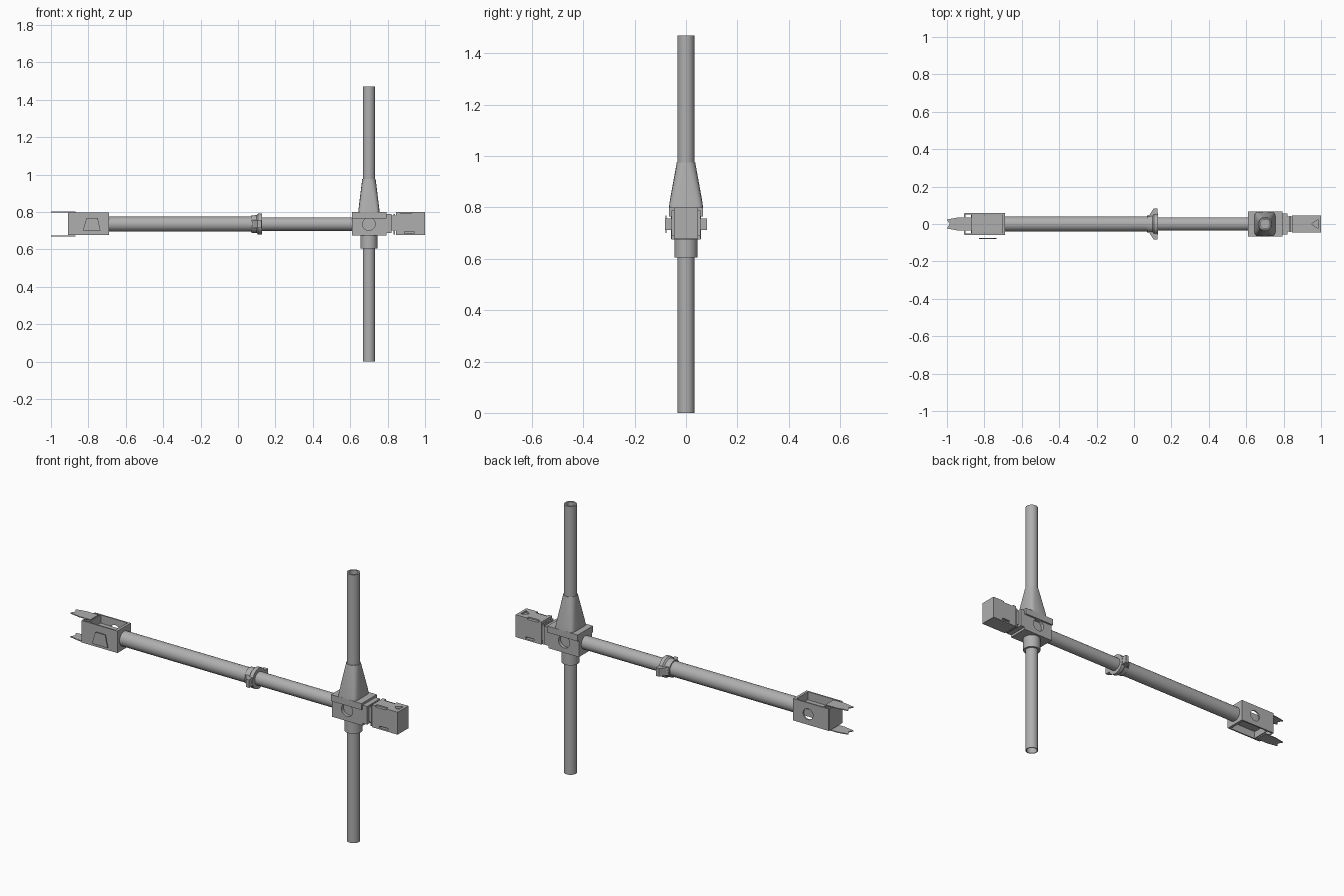
import bpy, bmesh, math
from mathutils import Matrix, Vector

cube = bpy.data.objects.get("Cube")
if cube:
    bpy.data.objects.remove(cube)

grey = bpy.data.materials.new("plain grey")
grey.use_nodes = True
colour = (0.43, 0.43, 0.43, 1)
grey.diffuse_color = colour
grey.node_tree.nodes["Principled BSDF"].inputs["Base Color"].default_value = colour

AXIS_Z = 0.735   # height of the crossbar
POST_X = 0.70    # position of the upright


def finish(name, bm, smooth=False):
    bmesh.ops.recalc_face_normals(bm, faces=bm.faces)
    mesh = bpy.data.meshes.new(name)
    bm.to_mesh(mesh)
    bm.free()
    mesh.materials.append(grey)
    ob = bpy.data.objects.new(name, mesh)
    bpy.context.collection.objects.link(ob)
    bpy.ops.object.select_all(action='DESELECT')
    ob.select_set(True)
    bpy.context.view_layer.objects.active = ob
    if smooth:
        bpy.ops.object.shade_smooth_by_angle(angle=math.radians(35))
    return ob


def box(name, x, y, z):
    """Block from (low, high) pairs on each axis."""
    bm = bmesh.new()
    bmesh.ops.create_cube(bm, size=1)
    for v in bm.verts:
        v.co = Vector([sum(r) / 2 + c * (r[1] - r[0])
                       for r, c in zip((x, y, z), v.co)])
    return finish(name, bm)


def lathe(name, profile, matrix, sides=32):
    """Closed (radius, distance) profile turned about the local z axis."""
    bm = bmesh.new()
    rings = [[bm.verts.new((r * math.cos(math.tau * i / sides),
                            r * math.sin(math.tau * i / sides), d))
              for i in range(sides)] for r, d in profile]
    for a, b in zip(rings, rings[1:] + rings[:1]):
        for i in range(sides):
            j = (i + 1) % sides
            bm.faces.new((a[i], a[j], b[j], b[i]))
    bm.transform(matrix)
    return finish(name, bm, True)


def prism(name, outline, low, high, place):
    """Flat outline thickened from low to high; place maps (u, v, w) to xyz."""
    bm = bmesh.new()
    a, b = [[bm.verts.new(place(u, v, w)) for u, v in outline] for w in (low, high)]
    bm.faces.new(a)
    bm.faces.new(b)
    for i in range(len(a)):
        j = (i + 1) % len(a)
        bm.faces.new((a[i], a[j], b[j], b[i]))
    return finish(name, bm)


def cut(target, cutter):
    mod = target.modifiers.new("cut", 'BOOLEAN')
    mod.operation = 'DIFFERENCE'
    mod.solver = 'EXACT'
    mod.object = cutter
    bpy.context.view_layer.objects.active = target
    bpy.ops.object.modifier_apply(modifier=mod.name)
    bpy.data.objects.remove(cutter)


def round_cut(target, x, y, radius, depth):
    bm = bmesh.new()
    bmesh.ops.create_cone(bm, cap_ends=True, segments=24, radius1=radius,
                          radius2=radius, depth=depth)
    bm.transform(Matrix.Translation((x, y, AXIS_Z)) @ Matrix.Rotation(math.pi / 2, 4, 'X'))
    cut(target, finish("round_cutter", bm))


upright = Matrix.Translation((POST_X, 0, 0))
along_x = Matrix.Translation((0, 0, AXIS_Z)) @ Matrix.Rotation(math.pi / 2, 4, 'Y')


def pipe(name, outer, inner, low, high, matrix):
    lathe(name, [(outer, low), (outer, high), (inner, high), (inner, low)], matrix)


# Upright pipes and crossbar
pipe("upper_pipe", 0.033, 0.024, 0.8, 1.47, upright)
pipe("lower_pipe", 0.033, 0.028, 0, 0.68, upright)
pipe("lower_socket", 0.045, 0.033, 0.605, 0.68, upright)
pipe("crossbar_thick", 0.04, 0.03, -0.7, 0.1, along_x)
pipe("crossbar_thin", 0.036, 0.028, 0.08, 0.62, along_x)

# Flared collar with side ears
lathe("collar", [(0.04, 0.07), (0.046, 0.07), (0.048, 0.1), (0.056, 0.107),
                 (0.056, 0.127), (0.036, 0.127)], along_x)
ear = [(0.07, 0.04), (0.085, 0.052), (0.105, 0.082), (0.125, 0.082), (0.125, 0.04)]
for side, label in ((1, "back"), (-1, "front")):
    prism("collar_ear_" + label, ear, -0.022, 0.022,
          lambda u, v, w, s=side: (u, s * v, AXIS_Z + w))

# Hub with round recesses and an overhanging cap
hub = box("hub", (0.61, 0.795), (-0.056, 0.056), (0.675, 0.775))
for side in (-1, 1):
    round_cut(hub, POST_X, side * 0.056, 0.034, 0.036)
box("hub_cap", (0.61, 0.795), (-0.066, 0.066), (0.765, 0.8))

# Square-to-round cone above the hub
bm = bmesh.new()
levels = []
for half_x, half_y, z, power in ((0.057, 0.066, 0.8, 0.35), (0.055, 0.064, 0.82, 0.35),
                                 (0.036, 0.036, 0.975, 1)):
    ring = []
    for i in range(24):
        c, s = math.cos(math.tau * i / 24), math.sin(math.tau * i / 24)
        ring.append(bm.verts.new((POST_X + math.copysign(abs(c) ** power, c) * half_x,
                                  math.copysign(abs(s) ** power, s) * half_y, z)))
    levels.append(ring)
for a, b in zip(levels, levels[1:]):
    for i in range(24):
        j = (i + 1) % 24
        bm.faces.new((a[i], a[j], b[j], b[i]))
bm.faces.new(levels[0])
bm.faces.new(levels[-1])
finish("tapered_neck", bm, True)

# Plug end: flange, neck, backing plate and notched block
box("plug_flange", (0.795, 0.822), (-0.056, 0.056), (0.688, 0.788))
box("plug_neck", (0.82, 0.85), (-0.04, 0.04), (0.7, 0.78))
box("plug_plate", (0.832, 0.84), (-0.042, 0.042), (0.68, 0.79))
block = box("plug_block", (0.845, 1.0), (-0.046, 0.046), (0.677, 0.8))
for side in (-1, 1):
    edge = sorted((side * 0.03, side * 0.06))
    cut(block, box("slot", (0.865, 0.93), edge, (0.793, 0.81)))
    cut(block, box("slot", (0.89, 0.94), edge, (0.685, 0.695)))
cut(block, prism("wedge_cutter", [(0.95, 0), (0.985, -0.025), (0.985, 0.025)],
                 0.79, 0.81, lambda u, v, w: (u, v, w)))

# Open socket box: side walls, inner and outer ends, middle tray
for side, label in ((1, "back"), (-1, "front")):
    wall = box("socket_wall_" + label, (-0.905, -0.69),
               sorted((side * 0.05, side * 0.058)), (0.677, 0.797))
    if side == 1:
        round_cut(wall, -0.78, 0.054, 0.03, 0.04)
box("socket_inner_end", (-0.705, -0.69), (-0.058, 0.058), (0.677, 0.797))
box("socket_tray", (-0.865, -0.69), (-0.045, 0.045), (0.715, 0.755))
for x, label in ((-0.908, "outer"), (-0.872, "middle")):
    box("socket_plate_" + label, (x, x + 0.006), (-0.056, 0.056), (0.677, 0.797))

# Thin prongs reaching past the socket
prong = [(-0.87, -0.035), (-0.94, -0.035), (-1.0, -0.024), (-0.985, 0),
         (-1.0, 0.024), (-0.94, 0.035), (-0.87, 0.035)]
for z, label in ((0.798, "upper"), (0.668, "lower")):
    prism("prong_" + label, prong, z, z + 0.005, lambda u, v, w: (u, v, w))

# Trapezoid badge standing off the front wall
prism("front_badge", [(-0.83, 0.7), (-0.735, 0.7), (-0.75, 0.768), (-0.81, 0.768)],
      -0.079, -0.075, lambda u, v, w: (u, w, v))
